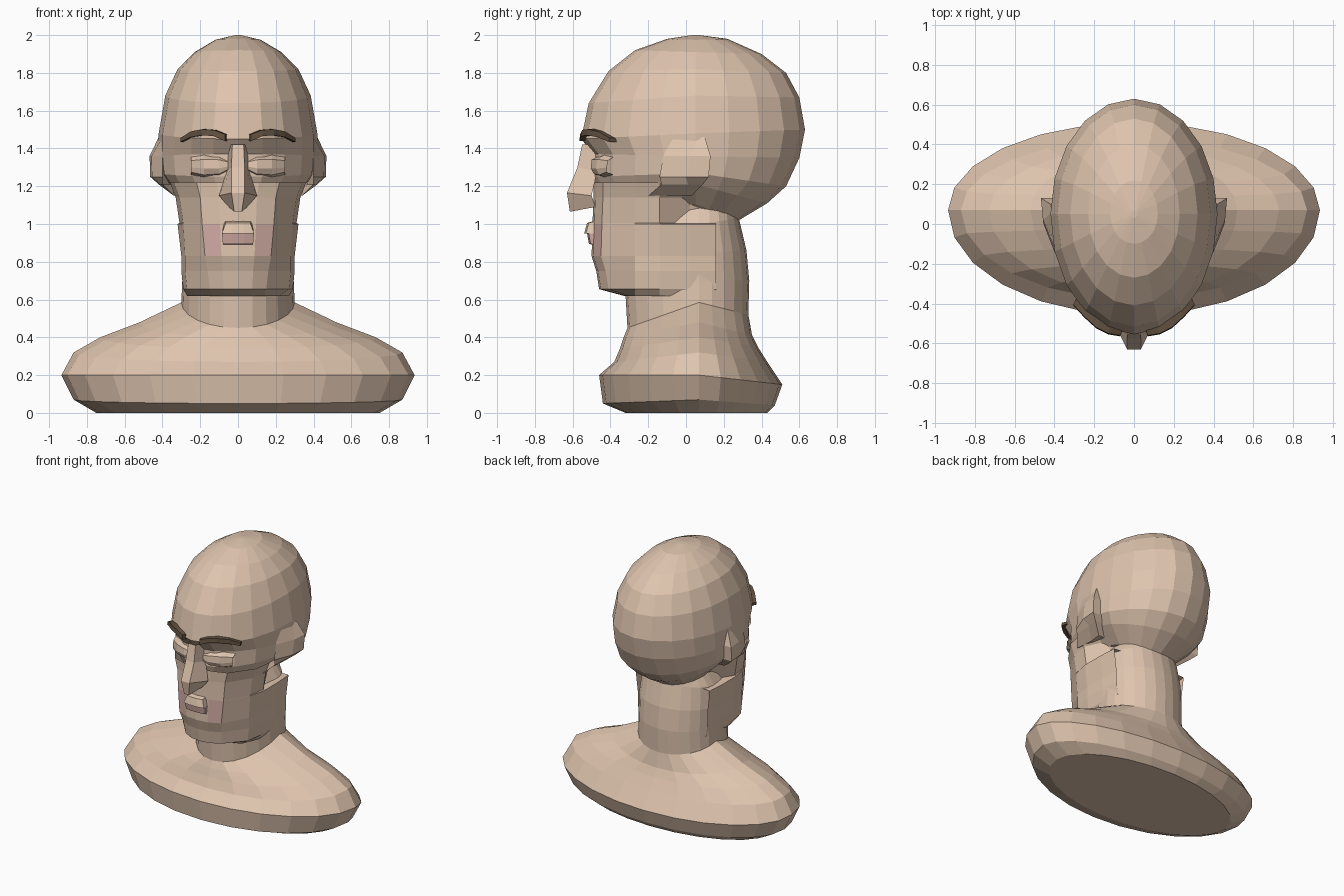
import bpy, bmesh, math
from mathutils import Vector


def material(name, rgb):
    m = bpy.data.materials.new(name)
    m.diffuse_color = (*rgb, 1)
    return m


SKIN = material("skin", (0.73, 0.55, 0.42))
PINK = material("lip pink", (0.66, 0.42, 0.38))
BROWN = material("brow brown", (0.12, 0.08, 0.05))


def build(name, verts, faces, mats=(SKIN,), rule=None):
    bm = bmesh.new()
    vs = [bm.verts.new(v) for v in verts]
    for f in faces:
        bm.faces.new([vs[i] for i in f])
    bmesh.ops.recalc_face_normals(bm, faces=bm.faces)
    if rule:
        for f in bm.faces:
            f.material_index = rule(f.calc_center_median())
    me = bpy.data.meshes.new(name)
    bm.to_mesh(me)
    bm.free()
    for m in mats:
        me.materials.append(m)
    ob = bpy.data.objects.new(name, me)
    bpy.context.collection.objects.link(ob)
    return ob


def grid_faces(rows, cols, wrap):
    return [(r * cols + c, r * cols + (c + 1) % cols,
             (r + 1) * cols + (c + 1) % cols, (r + 1) * cols + c)
            for r in range(rows - 1) for c in range(cols if wrap else cols - 1)]


def oval_loft(name, rings, yc, n):
    """Rings: half width, front y, back y, front z, side z, back z."""
    verts = []
    for a, yf, yb, zf, zs, zb in rings:
        for i in range(n):
            t = 2 * math.pi * i / n
            s = math.sin(t)
            y_end, z_end = (yf, zf) if s < 0 else (yb, zb)
            verts.append((a * math.cos(t), yc + abs(s) * (y_end - yc),
                          zs + abs(s) * (z_end - zs)))
    faces = grid_faces(len(rings), n, True)
    faces.append(tuple(range(n)))
    last = len(verts) - n
    faces.append(tuple(range(last, last + n)))
    return build(name, verts, faces)


def mirrored(verts, side):
    return [(x * side, y, z) for x, y, z in verts]


# Shoulders and neck in one skin
oval_loft("shoulders_and_neck", [
    (0.75, -0.32, 0.43, 0.0, 0.0, 0.0),
    (0.87, -0.44, 0.47, 0.05, 0.07, 0.04),
    (0.935, -0.46, 0.51, 0.20, 0.20, 0.15),
    (0.87, -0.38, 0.43, 0.27, 0.32, 0.27),
    (0.73, -0.35, 0.38, 0.34, 0.40, 0.35),
    (0.52, -0.33, 0.35, 0.40, 0.48, 0.41),
    (0.30, -0.31, 0.33, 0.45, 0.585, 0.52),
    (0.295, -0.32, 0.335, 0.62, 0.70, 0.70),
    (0.295, -0.32, 0.32, 0.80, 0.85, 0.86),
    (0.28, -0.32, 0.28, 1.0, 1.0, 1.03),
    (0.22, -0.30, 0.27, 1.1, 1.1, 1.12),
], 0.07, 24)

# Skull with a brow ridge over recessed eye sockets
oval_loft("skull", [
    (0.24, -0.30, 0.28, 1.12, 1.10, 1.02),
    (0.36, -0.46, 0.43, 1.16, 1.21, 1.11),
    (0.41, -0.495, 0.53, 1.25, 1.27, 1.20),
    (0.42, -0.49, 0.60, 1.37, 1.36, 1.35),
    (0.42, -0.555, 0.63, 1.45, 1.48, 1.50),
    (0.385, -0.515, 0.60, 1.64, 1.68, 1.67),
    (0.32, -0.41, 0.53, 1.81, 1.82, 1.80),
    (0.23, -0.27, 0.40, 1.92, 1.91, 1.90),
    (0.12, -0.10, 0.22, 1.98, 1.975, 1.98),
    (0.015, 0.03, 0.07, 2.0, 2.0, 2.0),
], 0.05, 20)

# Jaw and cheeks: z, front y, front half width, side half width, rear half width
jaw_rows = [
    (0.62, -0.33, 0.14, 0.22, 0.27),
    (0.655, -0.46, 0.15, 0.27, 0.29),
    (0.75, -0.475, 0.16, 0.28, 0.30),
    (0.83, -0.50, 0.175, 0.28, 0.30),
    (1.00, -0.495, 0.19, 0.29, 0.32),
    (1.005, -0.495, 0.19, 0.29, 0.21),
    (1.14, -0.49, 0.20, 0.31, 0.25),
    (1.22, -0.49, 0.22, 0.34, 0.37),
]
verts = []
for z, yf, xf, xs, xr in jaw_rows:
    under = 0.03 if z < 0.64 else 0.05
    half = [(0, yf, z), (xf * 0.5, yf + 0.01, z), (xf, yf + under, z),
            (xs, -0.27, z), (max(xs, xr) if z < 1.003 else xs + 0.02, -0.14, z),
            (xr, 0.02, z), (xr - 0.01, 0.16, z)]
    verts += mirrored(half[:0:-1], -1) + half
faces = grid_faces(len(jaw_rows), 13, False)
faces.append(tuple(range(13)))
build("jaw", verts, faces, (SKIN, PINK),
      lambda c: int(0.83 < c.z < 1.0 and 0.09 < abs(c.x) < 0.2 and c.y < -0.4))

# Nose: bridge, tip, nostril wings and underside
half = [(0.03, -0.55, 1.42), (0.035, -0.575, 1.30), (0.035, -0.63, 1.165),
        (0.02, -0.615, 1.065), (0.05, -0.47, 1.42), (0.06, -0.47, 1.28),
        (0.10, -0.50, 1.15), (0.05, -0.48, 1.09)]
nose_faces = []
for k in (0, 8):
    nose_faces += [(k + i, k + i + 1, k + i + 5, k + i + 4) for i in range(3)]
nose_faces += [(i, i + 1, i + 9, i + 8) for i in range(3)]
nose_faces.append((3, 7, 15, 11))
build("nose", half + mirrored(half, -1), nose_faces)

# Lips: blocky skin upper lip over a pink lower lip
for name, mat, rows in (
        ("upper_lip", SKIN, [(0.07, -0.48, 1.02), (0.065, -0.53, 1.005),
                             (0.085, -0.545, 0.95), (0.085, -0.48, 0.945)]),
        ("lower_lip", PINK, [(0.085, -0.48, 0.955), (0.085, -0.53, 0.95),
                             (0.08, -0.52, 0.895), (0.08, -0.48, 0.885)])):
    verts = [(w * f, y + 0.015 * abs(f), z) for w, y, z in rows
             for f in (-1, -0.4, 0.4, 1)]
    fs = grid_faces(4, 4, False) + [(0, 4, 8, 12), (3, 7, 11, 15)]
    build(name, verts, fs, (mat,))

for side, label in ((1, "left"), (-1, "right")):
    # Eye: almond wedge, bulging between the lids
    eye = []
    for x, h, bulge in ((0.05, 0.025, 0), (0.10, 0.05, 0.02),
                        (0.18, 0.055, 0.02), (0.25, 0.04, 0)):
        y = -0.492 + 1.25 * x * x
        eye += [(x, y + 0.03, 1.315 + h), (x, y - bulge, 1.315 + h * 0.5),
                (x, y - bulge - 0.005, 1.315 - h * 0.4), (x, y - 0.008, 1.315 - h),
                (x, y + 0.03, 1.315 - h - 0.015)]
    build(f"{label}_eye", mirrored(eye, side), grid_faces(4, 5, False))

    # Eyebrow: arched tapering strip
    brow = []
    for x, y, z, h in ((0.07, -0.565, 1.44, 0.035), (0.13, -0.555, 1.465, 0.033),
                       (0.19, -0.525, 1.47, 0.032), (0.25, -0.47, 1.46, 0.03),
                       (0.305, -0.41, 1.435, 0.02)):
        brow += [(x, y, z), (x, y + 0.005, z + h),
                 (x - 0.02, y + 0.05, z + h), (x - 0.02, y + 0.05, z)]
    build(f"{label}_eyebrow", mirrored(brow, side),
          grid_faces(5, 4, True) + [(0, 1, 2, 3), (16, 17, 18, 19)], (BROWN,))

    # Ear: flap flaring outward toward the back
    ear = []
    for z, x, y0, y1 in ((1.46, 0.42, 0.0, 0.10), (1.36, 0.468, -0.04, 0.13),
                         (1.25, 0.465, -0.06, 0.12), (1.21, 0.42, -0.05, 0.09),
                         (1.15, 0.34, -0.12, 0.03)):
        ear += [(min(x, 0.40), y0 - 0.08, z), (x - 0.01, y0 + 0.06, z),
                (x, y1, z), (min(x, 0.40) - 0.05, y1, z)]
    build(f"{label}_ear", mirrored(ear, side),
          grid_faces(5, 4, True) + [(0, 1, 2, 3), (16, 17, 18, 19)])
